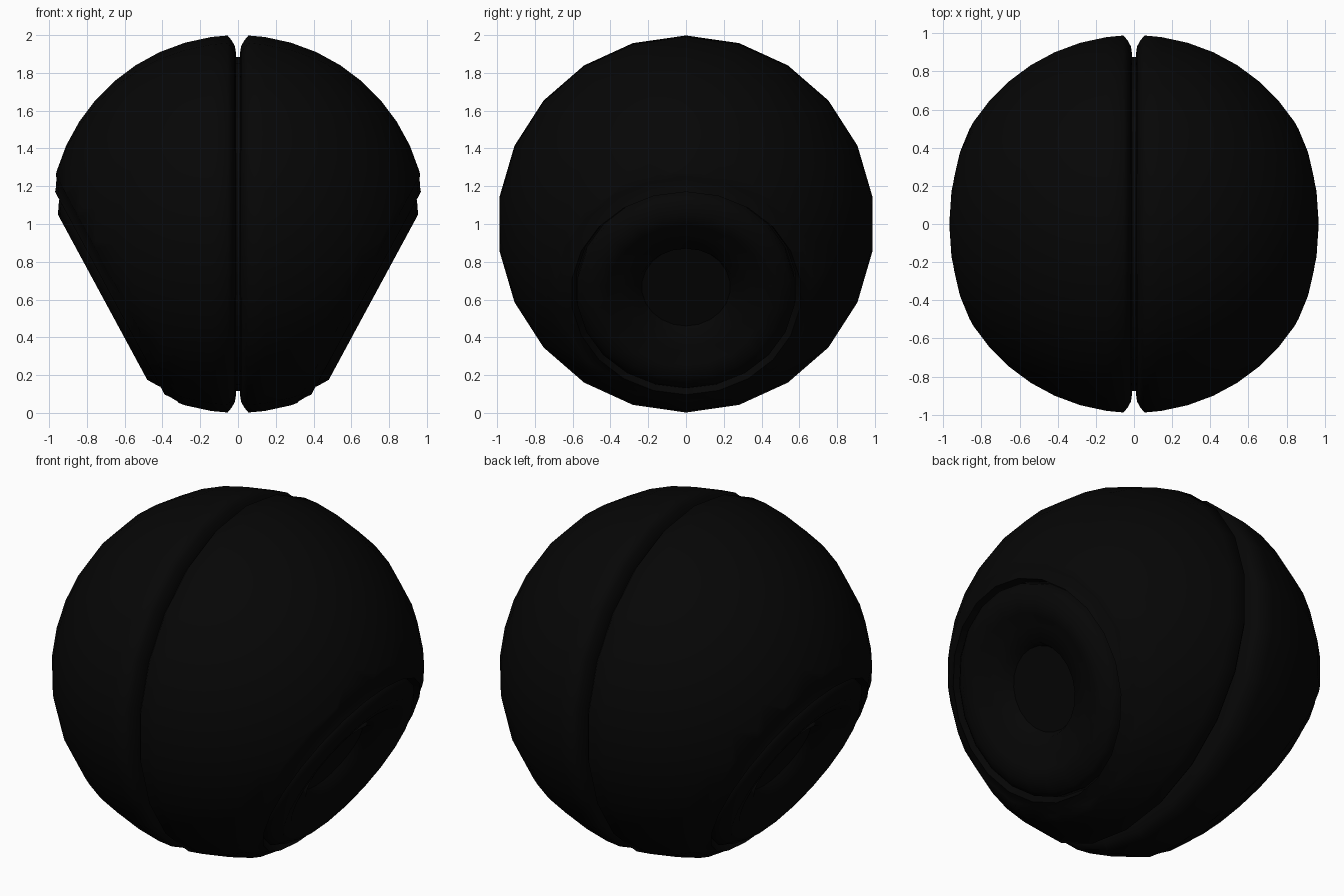
import bpy, bmesh, math
from mathutils import Matrix

if "Cube" in bpy.data.objects:
    bpy.data.objects.remove(bpy.data.objects["Cube"], do_unlink=True)

SIDES = 22
TILT = math.radians(28.4)
CENTRE = Matrix.Translation((0, 0, 1))

black = bpy.data.materials.new("matte_black")
black.use_nodes = True
colour = (0.0018, 0.0018, 0.0018, 1)
black.diffuse_color = colour
black.node_tree.nodes["Principled BSDF"].inputs["Base Color"].default_value = colour


def lathe(name, profile, matrix):
    """Spin (distance along x, radius) points around the x axis."""
    bm = bmesh.new()
    verts = [bm.verts.new((x, 0, r)) for x, r in profile]
    edges = [bm.edges.new(pair) for pair in zip(verts, verts[1:])]
    bmesh.ops.spin(bm, geom=verts + edges, cent=(0, 0, 0), axis=(1, 0, 0),
                   angle=math.tau, steps=SIDES, use_duplicate=False)
    bmesh.ops.remove_doubles(bm, verts=bm.verts, dist=0.0005)
    bm.transform(matrix)
    bm.normal_update()
    bmesh.ops.recalc_face_normals(bm, faces=bm.faces)
    mesh = bpy.data.meshes.new(name)
    bm.to_mesh(mesh)
    bm.free()
    mesh.materials.append(black)
    obj = bpy.data.objects.new(name, mesh)
    bpy.context.collection.objects.link(obj)
    return obj


def select(obj):
    bpy.ops.object.select_all(action="DESELECT")
    obj.select_set(True)
    bpy.context.view_layer.objects.active = obj


def smooth(obj):
    select(obj)
    bpy.ops.object.shade_smooth_by_angle(angle=math.radians(70))


# Half shell: rolled seam lip, then the round dome
shell_profile = [(0.01, 0), (0.01, 0.9), (0.016, 0.94), (0.032, 0.97), (0.055, 0.998)]
for i in range(1, 12):
    a = i * math.pi / SIDES
    shell_profile.append((math.sin(a), math.cos(a) if i < 11 else 0))

# Socket with a rounded lip cut into each shell, and the dished pod in it
socket_profile = [(0.70, 0), (0.70, 0.585), (0.771, 0.61), (0.752, 0.634),
                  (0.728, 0.675), (0.72, 0.72), (1.2, 0.72), (1.2, 0)]
pod_profile = [(0.66, 0), (0.66, 0.575), (0.755, 0.58), (0.778, 0.555), (0.815, 0.497),
               (0.80, 0.42), (0.765, 0.35), (0.755, 0.26),
               (0.70, 0.235), (0.66, 0.17), (0.65, 0)]

for side, turn in (("left", 0), ("right", math.pi)):
    facing = CENTRE @ Matrix.Rotation(turn, 4, "Z")
    tilted = facing @ Matrix.Rotation(TILT, 4, "Y")
    shell = lathe(side + "_shell", shell_profile, facing)
    cutter = lathe(side + "_socket_cutter", socket_profile, tilted)
    cutter.hide_render = True
    cut = shell.modifiers.new("socket", "BOOLEAN")
    cut.operation = "DIFFERENCE"
    cut.object = cutter
    select(shell)
    bpy.ops.object.modifier_apply(modifier=cut.name)
    bpy.data.objects.remove(cutter, do_unlink=True)
    smooth(shell)
    smooth(lathe(side + "_pod", pod_profile, tilted))

# Core disc closing the bottom of the seam
smooth(lathe("seam_core", [(-0.02, 0), (-0.02, 0.885), (0.02, 0.885), (0.02, 0)], CENTRE))
